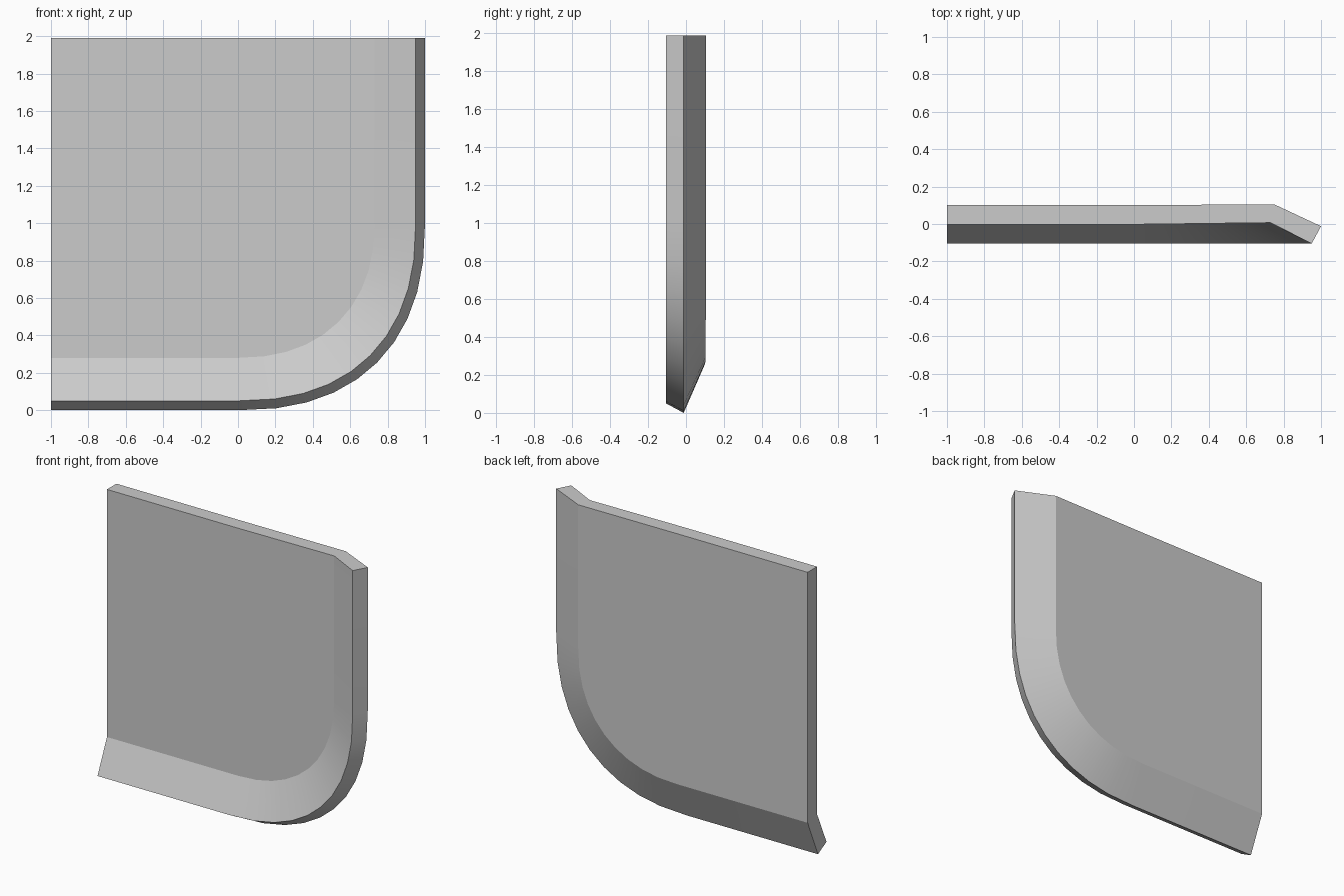
import bpy, bmesh
from math import sin, cos, pi

if "Cube" in bpy.data.objects:
    bpy.data.objects.remove(bpy.data.objects["Cube"])

TOP, N = 1.99, 10
bm = bmesh.new()


def rail(rx, rz, y0, y1, n):
    """Edge line: along the bottom, round the corner, up the right side."""
    pts = [(-1, y0, 1 - rz)]
    for i in range(N + 1):
        a = pi / 2 * i / N
        x = rx * sin(a) ** (2 / n)if i else 0.0
        z = 1 - rz * max(cos(a), 0.0) ** (2 / n) if i < N else 1.0
        pts.append((x, y0 + (y1 - y0) * x / rx, z))
    pts.append((rx, y1, TOP))
    return [bm.verts.new(p) for p in pts]


# Cross-section rails: front crease, front lip, back lip, back crease
front_in = rail(0.73, 0.72, -0.002, 0.007, 2.25)
front_lip = rail(0.95, 0.95, -0.105, -0.105, 2.35)
back_lip = rail(1.0, 1.0, -0.012, -0.012, 2.35)
back_in = rail(0.75, 0.74, 0.101, 0.105, 2.25)
rails = [front_in, front_lip, back_lip, back_in]

# Sloped flange and rim around the panel
for a, b in zip(rails, rails[1:]):
    for i in range(len(a) - 1):
        bm.faces.new((a[i], a[i + 1], b[i + 1], b[i]))

# Flat front and back panels, split where the corner begins
corners = []
for r, y in ((front_in, -0.002), (back_in, 0.101)):
    corner = bm.verts.new((-1, y, TOP))
    mid = bm.verts.new((0, y, TOP))
    bm.faces.new((corner, r[0], r[1], mid))
    bm.faces.new([mid] + r[1:])
    corners.append((corner, mid))
(fc, fm), (bc, bmid) = corners

# Cut ends: left edge and top edge
for i in (0, -1):
    bm.faces.new([r[i] for r in rails])
bm.faces.new((fc, front_in[0], back_in[0], bc))
bm.faces.new((fc, bc, bmid, fm))
bm.faces.new((fm, bmid, back_in[-1], front_in[-1]))

bmesh.ops.recalc_face_normals(bm, faces=bm.faces)
mesh = bpy.data.meshes.new("flanged_panel")
bm.to_mesh(mesh)
bm.free()
panel = bpy.data.objects.new("flanged_panel", mesh)
bpy.context.collection.objects.link(panel)
bpy.context.view_layer.objects.active = panel
panel.select_set(True)
bpy.ops.object.shade_smooth_by_angle(angle=0.35)
